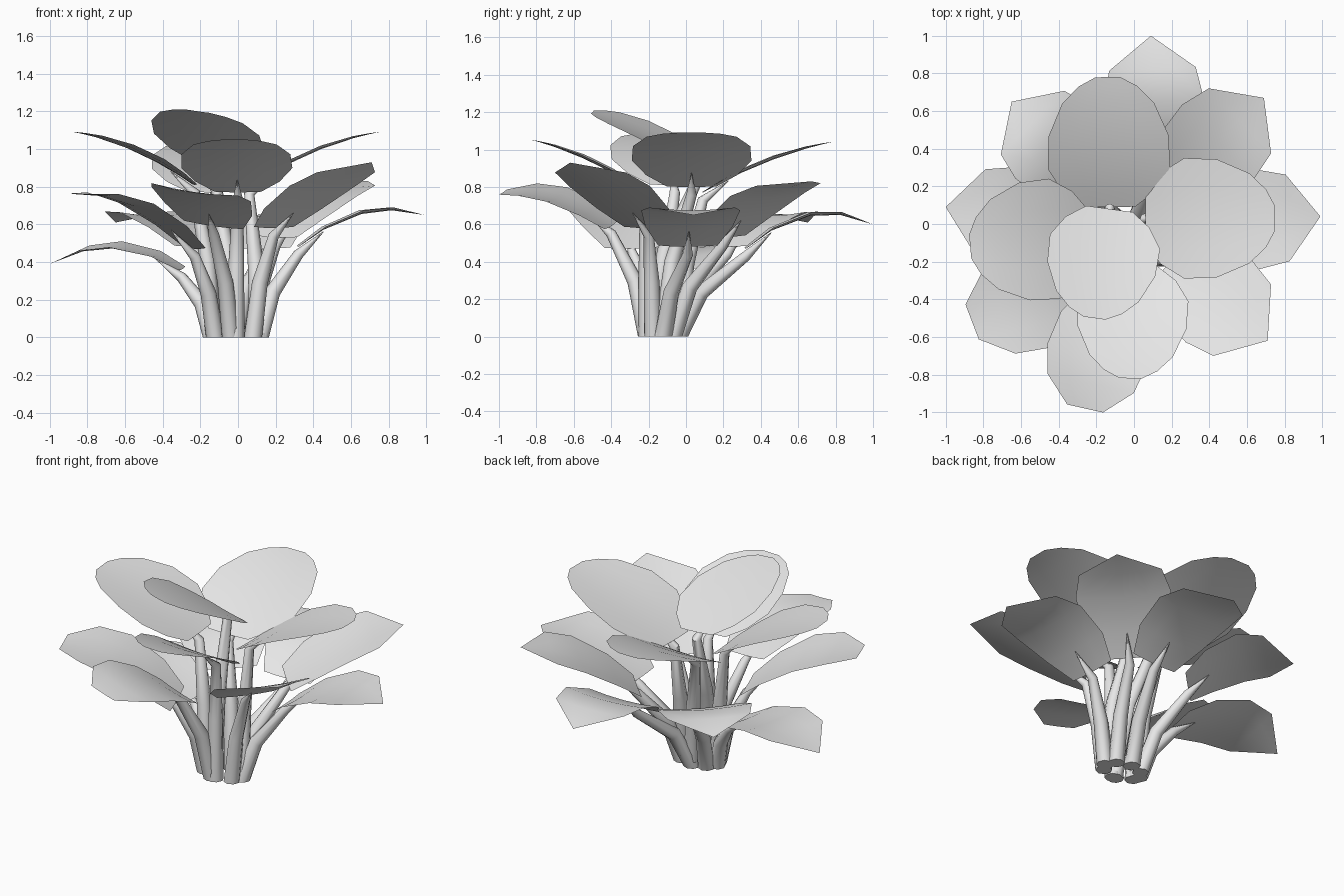
import bpy, bmesh, math
from mathutils import Vector

cube = bpy.data.objects.get("Cube")
if cube:
    bpy.data.objects.remove(cube)

grey = bpy.data.materials.new("pale_grey")
grey.use_nodes = True
grey.diffuse_color = (0.8, 0.8, 0.8, 1)
grey.node_tree.nodes["Principled BSDF"].inputs["Base Color"].default_value = (0.8, 0.8, 0.8, 1)

UP = Vector((0, 0, 1))

# Leaf outlines: (position along the leaf, half width fraction)
ROUND = [(0, .42), (.12, .76), (.3, 1), (.55, .98), (.8, .75), (.93, .48), (1, .2)]
BLUNT = [(0, .6), (.2, .88), (.5, 1), (.77, .87), (1, .36)]
POINTED = [(0, .6), (.2, .88), (.5, 1), (.74, .87), (1, 0)]


def finish(name, bm, angle):
    bmesh.ops.remove_doubles(bm, verts=bm.verts, dist=0.0005)
    mesh = bpy.data.meshes.new(name)
    bm.to_mesh(mesh)
    bm.free()
    mesh.materials.append(grey)
    obj = bpy.data.objects.new(name, mesh)
    bpy.context.collection.objects.link(obj)
    bpy.ops.object.select_all(action="DESELECT")
    obj.select_set(True)
    bpy.context.view_layer.objects.active = obj
    bpy.ops.object.shade_smooth_by_angle(angle=math.radians(angle))


def loft(bm, rows, closed=False):
    rows = [[bm.verts.new(p) for p in row] for row in rows]
    for a, b in zip(rows, rows[1:]):
        n = len(a)
        for i in range(n if closed else n - 1):
            j = (i + 1) % n
            bm.faces.new((a[i], a[j], b[j], b[i]))
    return rows


def spine(base, tip, arch, t):
    return base.lerp(tip, t) + UP * arch * 4 * t * (1 - t)


def leaf(name, base, tip, width, arch, roll, outline):
    # Slightly cupped blade: the edges sit above the midrib
    side = (tip - base).cross(UP).normalized() + UP * roll
    rows = []
    for t, w in outline:
        mid = spine(base, tip, arch, t)
        rows.append([mid + side * (u * w * width / 2) + UP * 0.02 * (u * w) ** 2
                     for u in (1, .5, 0, -.5, -1)])
    bm = bmesh.new()
    loft(bm, rows)
    finish(name, bm, 60)


def stem(name, base, tip, arch):
    # Swept tapering tube that rises from the clump and ends inside the leaf
    out = (tip - base).normalized()
    foot = Vector((-.01 + .13 * out.x, -.125 + .09 * out.y, 0))
    bend = foot.lerp(base, .33)
    bend.z = base.z * .5
    neck = base - UP * .04
    end = spine(base, tip, arch, .2) - UP * .01
    path = [foot, bend, neck, end]
    rows = []
    for i, (p, r) in enumerate(zip(path, (.048, .042, .028, .002))):
        d = (path[min(i + 1, 3)] - path[max(i - 1, 0)]).normalized() if i else UP
        x = d.cross(Vector((0, 1, 0))).normalized()
        y = d.cross(x)
        rows.append([p + r * (x * math.cos(k * math.pi / 4) + y * math.sin(k * math.pi / 4))
                     for k in range(8)])
    bm = bmesh.new()
    rings = loft(bm, rows, closed=True)
    bm.faces.new(rings[0])
    bm.faces.new(rings[-1])
    bmesh.ops.recalc_face_normals(bm, faces=bm.faces)
    finish(name, bm, 50)


# name, base, tip, width, arch, roll, outline
LEAVES = [
    ("upper_back", (-.13, .09, .77), (-.14, .78, 1.04), .65, .03, 0, ROUND),
    ("upper_top", (-.13, .08, .92), (-.21, -.5, 1.2), .59, .02, .14, ROUND),
    ("upper_front", (0, -.22, .77), (-.02, -.82, 1.05), .59, .03, 0, ROUND),
    ("upper_left", (.06, .03, .8), (.75, .03, 1.09), .64, .04, 0, ROUND),
    ("upper_right", (-.23, -.06, .81), (-.87, -.12, 1.09), .64, .04, 0, ROUND),
    ("lower_back", (.12, .32, .47), (.09, 1, .6), .53, .11, 0, POINTED),
    ("lower_back_left", (.2, .2, .53), (.69, .67, .83), .55, .06, -.03, POINTED),
    ("lower_front_left", (.19, -.2, .58), (.71, -.62, .93), .56, .03, 0, POINTED),
    ("lower_left", (.32, .01, .48), (.99, .04, .65), .53, .09, 0, POINTED),
    ("lower_right", (-.3, 0, .36), (-1, .09, .39), .52, .1, .06, POINTED),
    ("lower_back_right", (-.22, .22, .48), (-.65, .65, .61), .55, .1, 0, POINTED),
    ("lower_front_right", (-.23, -.28, .47), (-.86, -.52, .76), .55, .08, .02, BLUNT),
    ("lower_front", (-.13, -.4, .59), (-.26, -.98, .77), .54, .06, .14, BLUNT),
]

for name, base, tip, width, arch, roll, outline in LEAVES:
    base, tip = Vector(base), Vector(tip)
    leaf(name + "_leaf", base, tip, width, arch, roll, outline)
    stem(name + "_stem", base, tip, arch)
